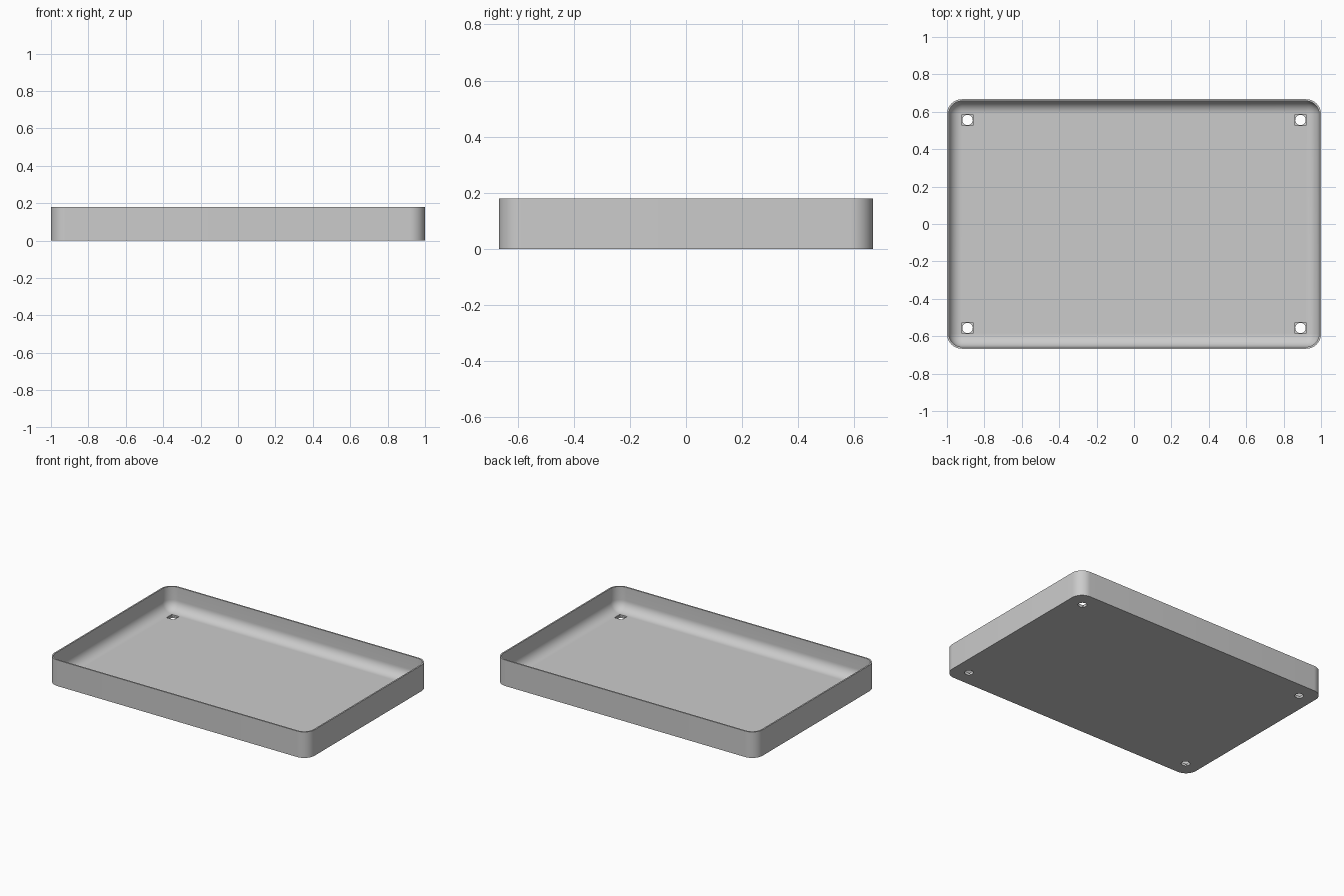
import bpy, bmesh, math

if "Cube" in bpy.data.objects:
    bpy.data.objects.remove(bpy.data.objects["Cube"])

HX, HY, H = 1.0, 0.667, 0.18      # half sizes and height
R, WALL, FLOOR, FILLET = 0.08, 0.01, 0.02, 0.068
HOLE_X, HOLE_Y, HOLE_R = 0.89, 0.556, 0.028

grey = bpy.data.materials.new("plain grey")
grey.diffuse_color = (0.6, 0.6, 0.6, 1)
grey.use_nodes = True
grey.node_tree.nodes["Principled BSDF"].inputs["Base Color"].default_value = grey.diffuse_color


def ring(bm, inset, z, n=12):
    """Rounded rectangle of vertices, inset from the outer outline."""
    r = R - inset
    verts = []
    for k, (sx, sy) in enumerate([(1, 1), (-1, 1), (-1, -1), (1, -1)]):
        for i in range(n + 1):
            a = math.pi / 2 * (k + i / n)
            verts.append(bm.verts.new((sx * (HX - R) + r * math.cos(a),
                                       sy * (HY - R) + r * math.sin(a), z)))
    return verts


def make_object(name, bm):
    bmesh.ops.recalc_face_normals(bm, faces=bm.faces[:])
    mesh = bpy.data.meshes.new(name)
    bm.to_mesh(mesh)
    bm.free()
    mesh.materials.append(grey)
    obj = bpy.data.objects.new(name, mesh)
    bpy.context.collection.objects.link(obj)
    return obj


# Tray shell: outer wall, rim, inner wall, then a fillet down to the floor
bm = bmesh.new()
levels = [(0, 0), (0, H), (WALL, H)]
for i in range(13):
    a = math.pi / 2 * i / 12
    levels.append((WALL + FILLET * (1 - math.cos(a)),
                   FLOOR + FILLET * (1 - math.sin(a))))
rings = [ring(bm, *level) for level in levels]
for a, b in zip(rings, rings[1:]):
    for i in range(len(a)):
        j = (i + 1) % len(a)
        bm.faces.new((a[i], a[j], b[j], b[i]))
bm.faces.new(rings[0])
bm.faces.new(rings[-1])
tray = make_object("tray", bm)

# Corner screw holes: round below, square recess on the floor side
round_bm, square_bm = bmesh.new(), bmesh.new()
for sx in (-1, 1):
    for sy in (-1, 1):
        x, y = sx * HOLE_X, sy * HOLE_Y
        made = bmesh.ops.create_cone(round_bm, cap_ends=True, segments=32,
                                     radius1=HOLE_R, radius2=HOLE_R, depth=0.1)
        bmesh.ops.translate(round_bm, verts=made["verts"], vec=(x, y, 0))
        made = bmesh.ops.create_cube(square_bm, size=1)
        bmesh.ops.scale(square_bm, verts=made["verts"],
                        vec=(2 * HOLE_R + 0.001, 2 * HOLE_R + 0.001, 0.05))
        bmesh.ops.translate(square_bm, verts=made["verts"],
                            vec=(x, y, FLOOR / 2 + 0.025))
cutters = [make_object("square_cutter", square_bm),
           make_object("round_cutter", round_bm)]
bpy.context.view_layer.objects.active = tray
tray.select_set(True)
for cutter in cutters:
    mod = tray.modifiers.new(cutter.name, 'BOOLEAN')
    mod.operation, mod.solver, mod.object = 'DIFFERENCE', 'EXACT', cutter
    bpy.ops.object.modifier_apply(modifier=mod.name)
for cutter in cutters:
    bpy.data.objects.remove(cutter)

bpy.ops.object.shade_smooth_by_angle(angle=math.radians(30))
